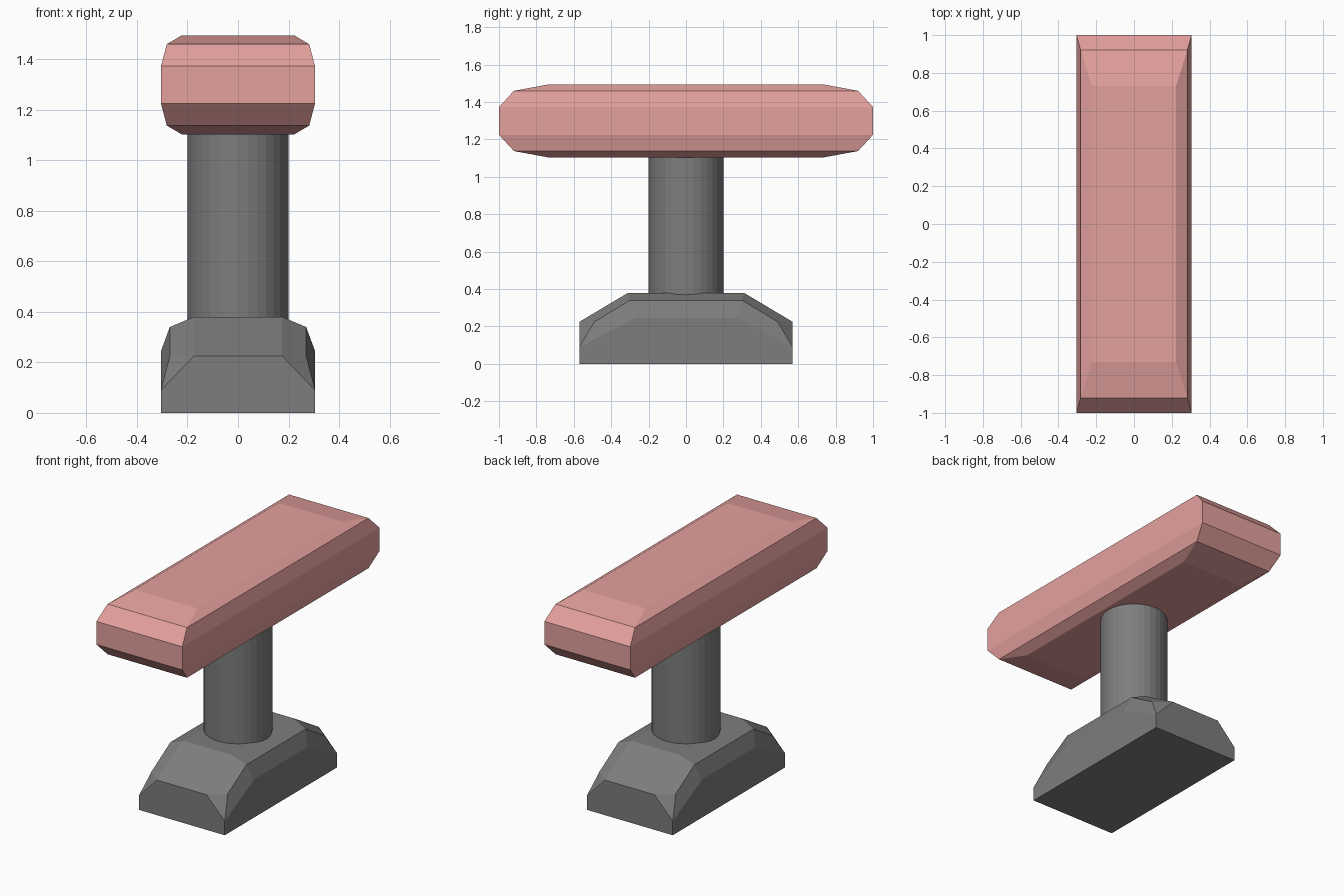
import bpy, bmesh

if "Cube" in bpy.data.objects:
    bpy.data.objects.remove(bpy.data.objects["Cube"])


def paint(obj, color):
    mat = bpy.data.materials.new(obj.name + "_material")
    mat.diffuse_color = color
    mat.use_nodes = True
    mat.node_tree.nodes["Principled BSDF"].inputs["Base Color"].default_value = mat.diffuse_color
    obj.data.materials.append(mat)


def finish(bm, name, color):
    bmesh.ops.recalc_face_normals(bm, faces=bm.faces[:])
    mesh = bpy.data.meshes.new(name)
    bm.to_mesh(mesh)
    bm.free()
    obj = bpy.data.objects.new(name, mesh)
    bpy.context.collection.objects.link(obj)
    paint(obj, color)


PINK = (0.77, 0.355, 0.34, 1)
DARK_GREY = (0.205, 0.205, 0.205, 1)

# Padded top: stacked rectangles (half width, half length, height from middle)
bm = bmesh.new()
half = [(0.305, 1.0, 0.074), (0.282, 0.92, 0.161), (0.223, 0.73, 0.196)]
mid = 1.299
levels = [(x, y, mid - d) for x, y, d in reversed(half)] + [(x, y, mid + d) for x, y, d in half]
rings = [[bm.verts.new((sx * x, sy * y, z)) for sx, sy in ((-1, -1), (1, -1), (1, 1), (-1, 1))]
         for x, y, z in levels]
for a, b in zip(rings, rings[1:]):
    for i in range(4):
        j = (i + 1) % 4
        bm.faces.new((a[i], a[j], b[j], b[i]))
bm.faces.new(rings[0])
bm.faces.new(rings[-1])
finish(bm, "padded_top", PINK)

# Chamfered foot: one quarter, repeated in four mirrored directions
points = {
    "o": (0, 0, 0), "p": (0.305, 0, 0), "q": (0.305, 0.57, 0), "r": (0, 0.57, 0),
    "b": (0.305, 0.57, 0.09), "s": (0.305, 0.27, 0.245), "s0": (0.305, 0, 0.245),
    "m": (0.27, 0.49, 0.225), "n": (0.27, 0.30, 0.34), "n0": (0.27, 0, 0.34),
    "a": (0.175, 0.57, 0.225), "t": (0.175, 0.31, 0.38), "t0": (0.175, 0, 0.38),
    "a0": (0, 0.57, 0.225), "c": (0, 0.31, 0.38), "c0": (0, 0, 0.38),
}
faces = ["o p q r", "p q b s s0", "r q b a a0", "s s0 n0 n", "b s n m", "b m a",
         "a m n t", "n n0 t0 t", "a t c a0", "t t0 c0 c"]
bm = bmesh.new()
for sx in (1, -1):
    for sy in (1, -1):
        v = {k: bm.verts.new((sx * x, sy * y, z)) for k, (x, y, z) in points.items()}
        for f in faces:
            bm.faces.new([v[k] for k in f.split()])
bmesh.ops.remove_doubles(bm, verts=bm.verts[:], dist=0.0001)
finish(bm, "foot", DARK_GREY)

# Round post between foot and padded top
bpy.ops.mesh.primitive_cylinder_add(vertices=32, radius=0.2, depth=0.81, location=(0, 0, 0.705))
post = bpy.context.object
post.name = "post"
paint(post, DARK_GREY)
